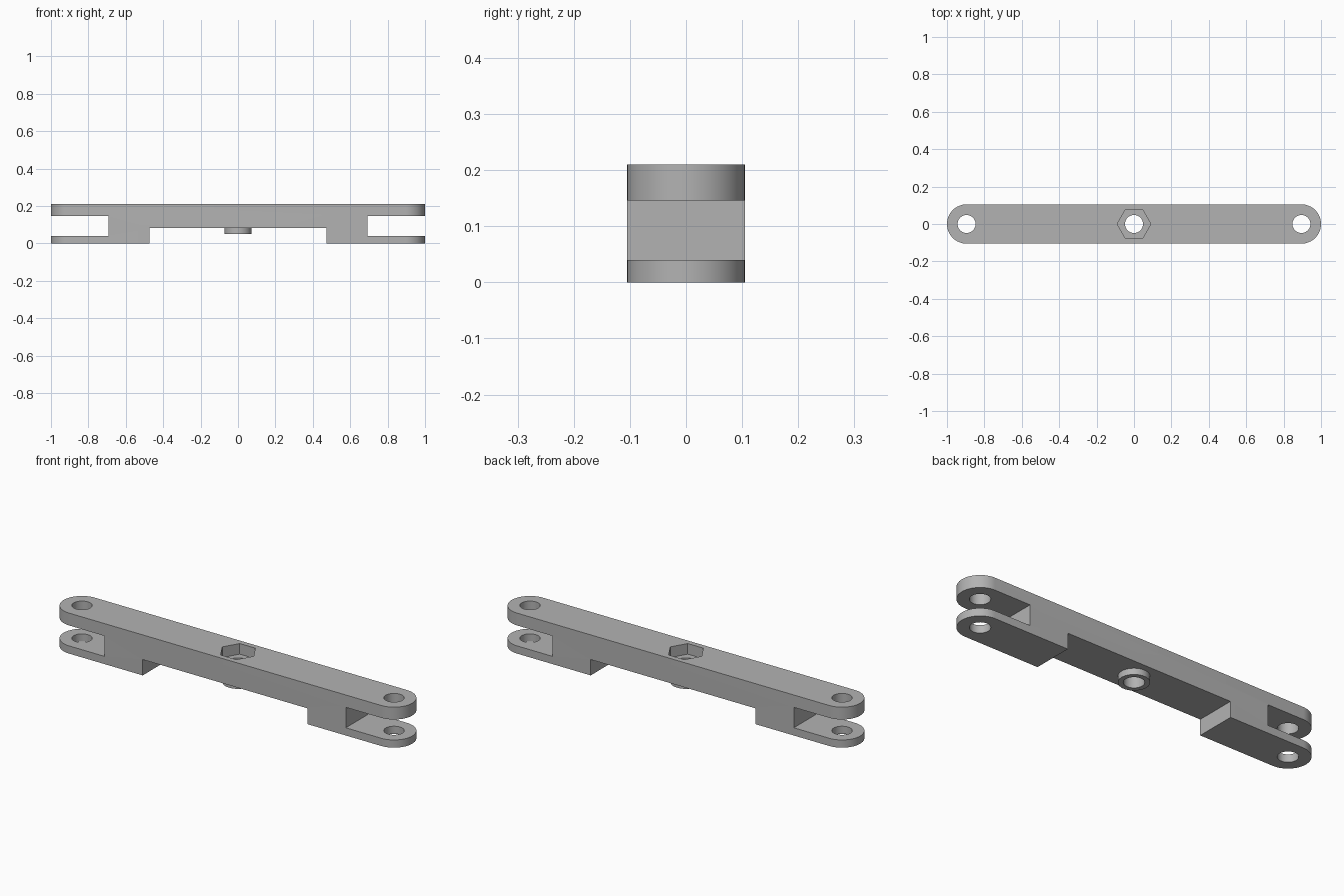
import bpy
import bmesh
import math

cube = bpy.data.objects.get("Cube")
if cube:
    bpy.data.objects.remove(cube, do_unlink=True)

HALF_WIDTH = 0.105
HEIGHT = 0.21
PIN_X = 1 - HALF_WIDTH
HOLE_R = 0.048

grey = bpy.data.materials.new("plain grey")
grey.use_nodes = True
grey.diffuse_color = (0.45, 0.45, 0.45, 1)
grey.node_tree.nodes["Principled BSDF"].inputs["Base Color"].default_value = grey.diffuse_color


def prism(name, outline, z0, z1):
    """Extrude a plan outline from z0 up to z1."""
    bm = bmesh.new()
    face = bm.faces.new([bm.verts.new((x, y, z0)) for x, y in outline])
    top = bmesh.ops.extrude_face_region(bm, geom=[face])
    verts = [v for v in top["geom"] if isinstance(v, bmesh.types.BMVert)]
    bmesh.ops.translate(bm, verts=verts, vec=(0, 0, z1 - z0))
    bmesh.ops.recalc_face_normals(bm, faces=bm.faces)
    mesh = bpy.data.meshes.new(name)
    bm.to_mesh(mesh)
    bm.free()
    mesh.materials.append(grey)
    obj = bpy.data.objects.new(name, mesh)
    bpy.context.collection.objects.link(obj)
    return obj


def arc(cx, radius, start, sweep, steps):
    angles = [start + sweep * i / steps for i in range(steps + 1)]
    return [(cx + radius * math.cos(a), radius * math.sin(a)) for a in angles]


def ring(cx, radius, sides):
    return arc(cx, radius, 0, math.tau, sides)[:-1]


def box(x0, x1, half_y):
    return [(x0, -half_y), (x1, -half_y), (x1, half_y), (x0, half_y)]


def cut(target, cutter):
    cutter.hide_render = True
    mod = target.modifiers.new(cutter.name, 'BOOLEAN')
    mod.operation = 'DIFFERENCE'
    mod.solver = 'EXACT'
    mod.object = cutter
    bpy.context.view_layer.objects.active = target
    bpy.ops.object.modifier_apply(modifier=mod.name)
    bpy.data.objects.remove(cutter, do_unlink=True)


def smooth(obj):
    bpy.ops.object.select_all(action='DESELECT')
    obj.select_set(True)
    bpy.context.view_layer.objects.active = obj
    bpy.ops.object.shade_smooth_by_angle(angle=math.radians(30))


# Round-ended bar
half_turn = math.pi / 2
outline = (arc(PIN_X, HALF_WIDTH, -half_turn, math.pi, 32)
           + arc(-PIN_X, HALF_WIDTH, half_turn, math.pi, 32))
bar = prism("link_bar", outline, 0, HEIGHT)

# Underside recess, fork slots and pin holes
cut(bar, prism("underside_cutter", box(-0.473, 0.473, 0.2), -0.1, 0.082))
for side in (-1, 1):
    slot = box(*sorted((side * 0.692, side * 1.2)), 0.2)
    cut(bar, prism("slot_cutter", slot, 0.04, 0.146))
    cut(bar, prism("pin_cutter", ring(side * PIN_X, HOLE_R, 48), -0.1, 0.4))

# Hexagonal nut pocket and centre bore
cut(bar, prism("hex_cutter", ring(0, 0.09, 6), 0.155, 0.4))
cut(bar, prism("bore_cutter", ring(0, HOLE_R, 48), -0.1, 0.4))
smooth(bar)

# Round boss under the bar
boss = prism("centre_boss", ring(0, 0.072, 48), 0.05, 0.082)
cut(boss, prism("boss_bore_cutter", ring(0, HOLE_R, 48), -0.1, 0.4))
smooth(boss)
